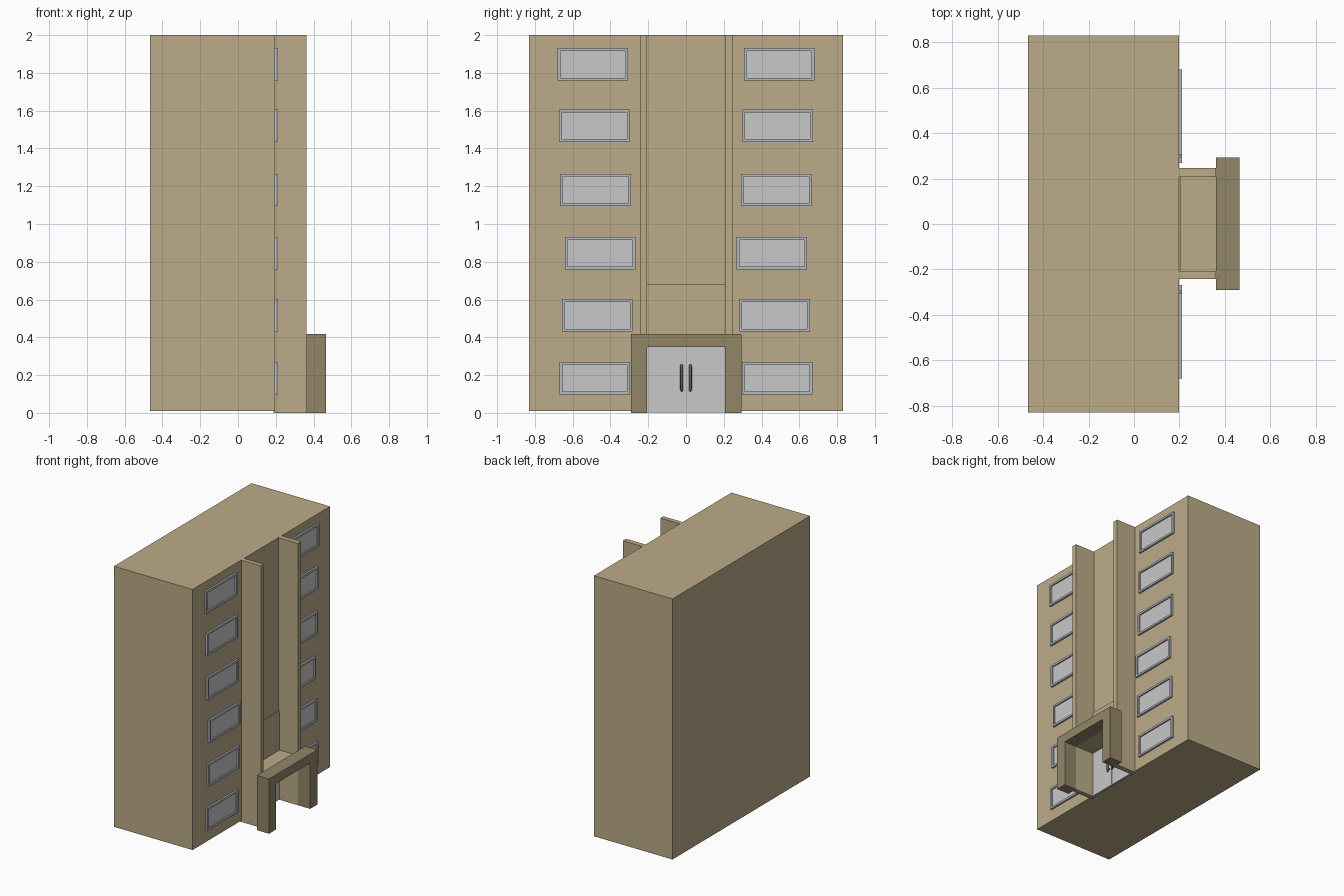
import bpy
import bmesh
import math
from mathutils import Matrix

cube = bpy.data.objects.get("Cube")
if cube:
    bpy.data.objects.remove(cube, do_unlink=True)


def material(name, rgb):
    mat = bpy.data.materials.new(name)
    mat.use_nodes = True
    mat.diffuse_color = (*rgb, 1)
    mat.node_tree.nodes["Principled BSDF"].inputs["Base Color"].default_value = (*rgb, 1)
    return mat


SAND = material("sand wall", (0.50, 0.41, 0.25))
BROWN = material("brown portal", (0.29, 0.24, 0.14))
GLASS = material("pale grey glass", (0.58, 0.58, 0.58))
FRAME = material("blue grey frame", (0.46, 0.49, 0.54))
METAL = material("dark handle metal", (0.12, 0.12, 0.13))


def finish(name, bm, mat):
    bmesh.ops.recalc_face_normals(bm, faces=bm.faces)
    mesh = bpy.data.meshes.new(name)
    bm.to_mesh(mesh)
    bm.free()
    mesh.materials.append(mat)
    obj = bpy.data.objects.new(name, mesh)
    bpy.context.collection.objects.link(obj)
    return obj


def box(name, x, y, z, mat):
    """Box from (low, high) ranges on each axis."""
    bm = bmesh.new()
    size = [r[1] - r[0] for r in (x, y, z)]
    mid = [(r[0] + r[1]) / 2 for r in (x, y, z)]
    bmesh.ops.create_cube(bm, size=1, matrix=Matrix.Translation(mid) @ Matrix.Diagonal((*size, 1)))
    return finish(name, bm, mat)


def extrude_profile(name, points, x, mat):
    """Closed outline in y and z, extruded along x."""
    bm = bmesh.new()
    face = bm.faces.new([bm.verts.new((x[0], y, z)) for y, z in points])
    result = bmesh.ops.extrude_face_region(bm, geom=[face])
    verts = [g for g in result["geom"] if isinstance(g, bmesh.types.BMVert)]
    bmesh.ops.translate(bm, verts=verts, vec=(x[1] - x[0], 0, 0))
    return finish(name, bm, mat)


def window_frame(name, y, z, w, h, border, x, mat):
    """Rectangular ring standing proud of the wall."""
    bm = bmesh.new()
    corners = [(-1, -1), (1, -1), (1, 1), (-1, 1)]
    loops = []
    for depth, inset in ((x[0], 0), (x[1], 0), (x[1], border), (x[0], border)):
        loops.append([bm.verts.new((depth, y + a * (w / 2 - inset), z + b * (h / 2 - inset)))
                      for a, b in corners])
    for i in range(4):
        for j in range(4):
            k, m = (i + 1) % 4, (j + 1) % 4
            bm.faces.new((loops[i][j], loops[i][m], loops[k][m], loops[k][j]))
    return finish(name, bm, mat)


# Main block
WALL = 0.197
box("main_block", (-0.467, WALL), (-0.83, 0.83), (0.01, 2), SAND)

# Tall fins, the raised panel between them and the porch roof
box("fin_back", (WALL - 0.01, 0.362), (0.207, 0.246), (0, 2), SAND)
box("fin_front", (WALL - 0.01, 0.362), (-0.242, -0.207), (0, 2), SAND)
box("wall_panel", (WALL - 0.01, 0.206), (-0.207, 0.207), (0.35, 0.68), SAND)
box("porch_roof", (WALL, 0.362), (-0.207, 0.207), (0.35, 0.38), SAND)

# Portal arch
extrude_profile("portal", [(-0.29, 0), (-0.207, 0), (-0.207, 0.35), (0.207, 0.35),
                           (0.207, 0), (0.293, 0), (0.293, 0.418), (-0.29, 0.418)],
                (0.362, 0.465), BROWN)

# Double door with upright handles
for side, label in ((-1, "front"), (1, "back")):
    edges = sorted((side * 0.001, side * 0.207))
    box("door_" + label, (WALL - 0.005, 0.206), edges, (0.003, 0.35), GLASS)
    bm = bmesh.new()
    bmesh.ops.create_uvsphere(bm, u_segments=12, v_segments=8, radius=0.008)
    for v in bm.verts:
        v.co.z += math.copysign(0.064, v.co.z) if abs(v.co.z) > 0.001 else 0
    bmesh.ops.translate(bm, verts=bm.verts, vec=(0.224, side * 0.023, 0.185))
    handle = finish("door_handle_" + label, bm, METAL)
    for p in handle.data.polygons:
        p.use_smooth = True
    for z in (0.14, 0.23):
        box("handle_post_" + label, (0.204, 0.224),
            (side * 0.023 - 0.004, side * 0.023 + 0.004), (z - 0.004, z + 0.004), METAL)

# Windows: one pair per storey as (height, distance from the middle)
storeys = [(0.184, 0.483), (0.516, 0.469), (0.845, 0.455),
           (1.18, 0.479), (1.52, 0.485), (1.845, 0.493)]
for number, (z, offset) in enumerate(storeys, 1):
    for side, label in ((-1, "front"), (1, "back")):
        tag = f"{label}_{number}"
        y = side * offset
        window_frame("window_frame_" + tag, y, z, 0.373, 0.172, 0.015, (WALL - 0.003, 0.211), FRAME)
        box("window_glass_" + tag, (WALL - 0.003, 0.201),
            (y - 0.173, y + 0.173), (z - 0.073, z + 0.073), GLASS)
